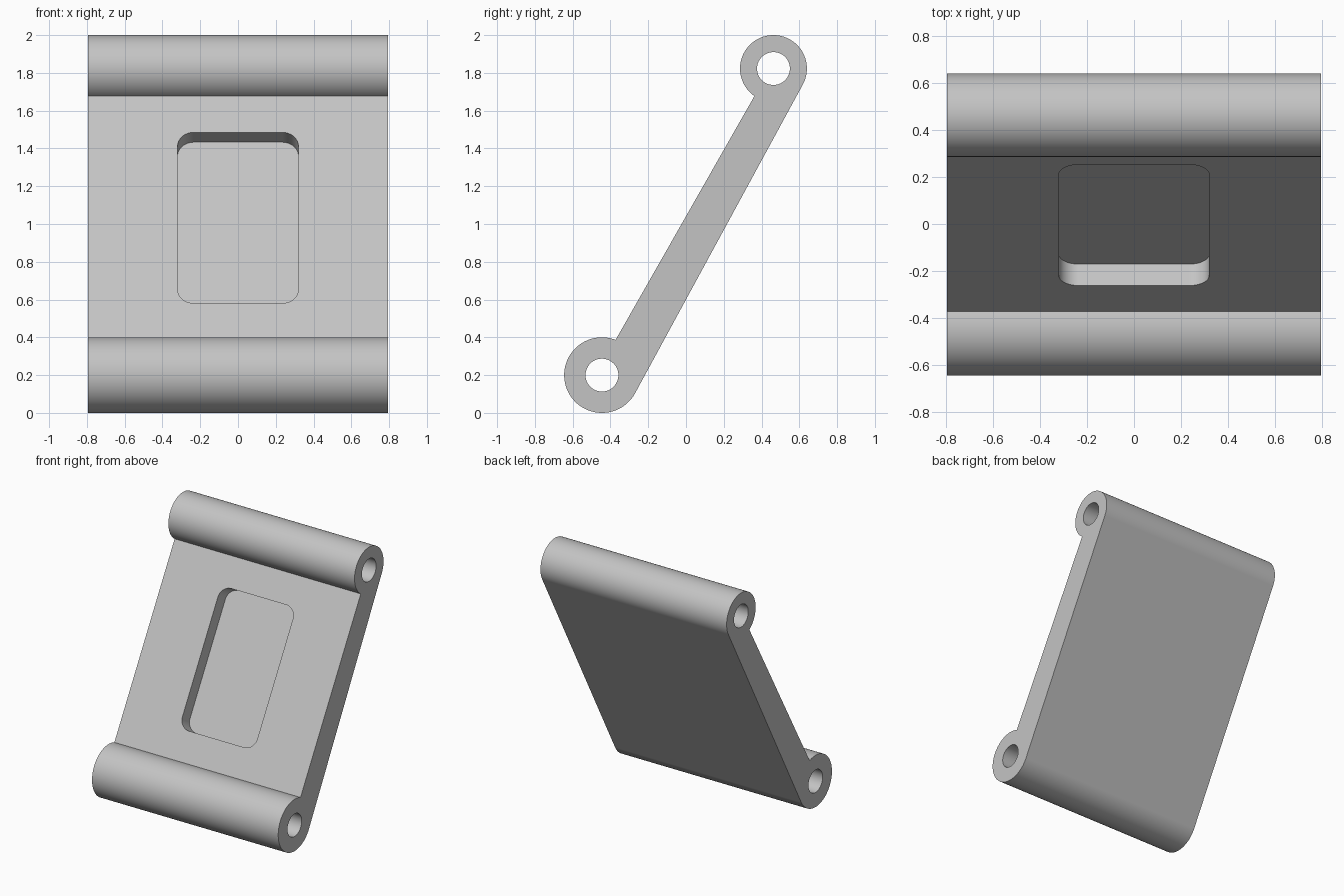
import bpy, bmesh
from math import atan2, asin, cos, sin, pi, hypot, radians
from mathutils import Vector, Matrix

if "Cube" in bpy.data.objects:
    bpy.data.objects.remove(bpy.data.objects["Cube"])

HALF_WIDTH = 0.795
LOW, LOW_R = Vector((-0.445, 0.2)), 0.2          # lower barrel (y, z)
TOP, TOP_R = Vector((0.463, 1.823)), 0.177       # upper barrel (y, z)
BORE = 0.087
FRONT_LOW, FRONT_TOP = Vector((-0.373, 0.386)), Vector((0.362, 1.677))

grey = bpy.data.materials.new("light grey")
grey.use_nodes = True
colour = (0.55, 0.55, 0.55, 1)
grey.diffuse_color = colour
grey.node_tree.nodes["Principled BSDF"].inputs["Base Color"].default_value = colour


def arc(centre, radius, start, end, steps):
    """Points on an arc, ends included."""
    return [centre + radius * Vector((cos(a), sin(a)))
            for a in (start + (end - start) * i / steps for i in range(steps + 1))]


def prism(name, outline, depth, frame):
    """Extrude a 2D outline from -depth to +depth and place it with a matrix."""
    bm = bmesh.new()
    face = bm.faces.new([bm.verts.new((p.x, p.y, -depth)) for p in outline])
    top = bmesh.ops.extrude_face_region(bm, geom=[face])
    verts = [v for v in top["geom"] if isinstance(v, bmesh.types.BMVert)]
    bmesh.ops.translate(bm, verts=verts, vec=(0, 0, 2 * depth))
    bmesh.ops.transform(bm, matrix=frame, verts=bm.verts)
    bmesh.ops.recalc_face_normals(bm, faces=bm.faces)
    mesh = bpy.data.meshes.new(name)
    bm.to_mesh(mesh)
    bm.free()
    mesh.materials.append(grey)
    obj = bpy.data.objects.new(name, mesh)
    bpy.context.collection.objects.link(obj)
    return obj


# Side profile: two barrels joined by a plate, tangent along the back
side = Matrix(((0, 0, 1, 0), (1, 0, 0, 0), (0, 1, 0, 0), (0, 0, 0, 1)))
span = TOP - LOW
tangent = atan2(span.y, span.x) + asin((LOW_R - TOP_R) / span.length) - pi / 2
low_join, top_join = FRONT_LOW - LOW, FRONT_TOP - TOP
outline = arc(LOW, LOW_R, tangent, atan2(low_join.y, low_join.x) - 2 * pi, 96)
outline += arc(TOP, TOP_R, atan2(top_join.y, top_join.x) + 2 * pi, tangent, 96)
plate = prism("hinge_plate", outline, HALF_WIDTH, side)

# Pin bores through both barrels
cutters = [prism(name, arc(c, BORE, 0, 2 * pi, 64)[:-1], 1, side)
           for name, c in (("lower_bore", LOW), ("upper_bore", TOP))]

# Rounded pocket sunk square to the sloping front face
slope = (FRONT_TOP - FRONT_LOW).normalized()
along = Vector((0, slope.x, slope.y))
across = Vector((1, 0, 0))
outward = across.cross(along)
mid_z = 1.033
mid_y = FRONT_LOW.x + (mid_z - FRONT_LOW.y) * slope.x / slope.y
frame = Matrix((across, along, outward)).transposed().to_4x4()
frame.translation = Vector((0, mid_y, mid_z))
half_w, half_l, corner = 0.32, 0.52, 0.085
pocket = []
for i, (sx, sy) in enumerate(((1, 1), (-1, 1), (-1, -1), (1, -1))):
    centre = Vector((sx * (half_w - corner), sy * (half_l - corner)))
    pocket += arc(centre, corner, i * pi / 2, (i + 1) * pi / 2, 16)
cutters.append(prism("pocket_cutter", pocket, 0.105, frame))

# Cut the openings, then drop the cutters
bpy.ops.object.select_all(action='DESELECT')
plate.select_set(True)
bpy.context.view_layer.objects.active = plate
for cutter in cutters:
    cutter.hide_render = True
    mod = plate.modifiers.new(cutter.name, 'BOOLEAN')
    mod.operation, mod.solver, mod.object = 'DIFFERENCE', 'EXACT', cutter
    bpy.ops.object.modifier_apply(modifier=mod.name)
    bpy.data.objects.remove(cutter)

bpy.ops.object.shade_smooth_by_angle(angle=radians(30))
normals = plate.modifiers.new("clean_normals", 'WEIGHTED_NORMAL')
normals.keep_sharp = True
